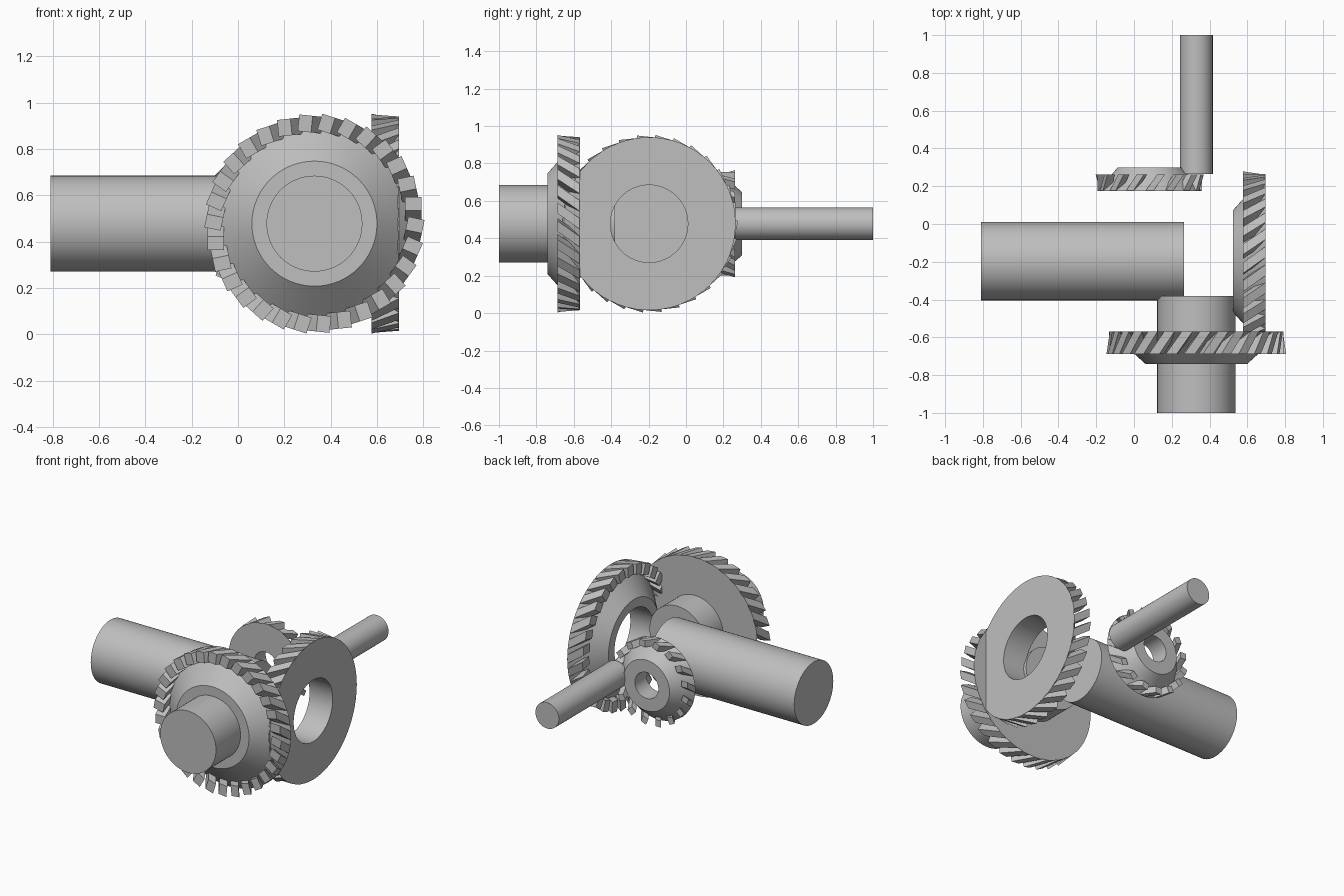
import bpy, bmesh, math
from mathutils import Vector

cube = bpy.data.objects.get("Cube")
if cube:
    bpy.data.objects.remove(cube)

AXIS_Z = 0.478
BORE = 0.207
SMALL_BORE = 0.087

steel = bpy.data.materials.new("grey steel")
steel.use_nodes = True
GREY = (0.52, 0.52, 0.52, 1)
steel.diffuse_color = GREY
steel.node_tree.nodes["Principled BSDF"].inputs["Base Color"].default_value = GREY


def finish(name, bm, base, axis):
    """Turn a mesh built along local z into an object pointing along axis."""
    bmesh.ops.recalc_face_normals(bm, faces=bm.faces)
    mesh = bpy.data.meshes.new(name)
    bm.to_mesh(mesh)
    bm.free()
    mesh.materials.append(steel)
    obj = bpy.data.objects.new(name, mesh)
    bpy.context.collection.objects.link(obj)
    obj.location = base
    obj.rotation_euler = Vector(axis).to_track_quat('Z', 'Y').to_euler()
    bpy.ops.object.select_all(action='DESELECT')
    obj.select_set(True)
    bpy.context.view_layer.objects.active = obj
    bpy.ops.object.shade_smooth_by_angle(angle=math.radians(25))
    return obj


def shaft(name, base, axis, radius, length):
    bm = bmesh.new()
    bmesh.ops.create_cone(bm, cap_ends=True, segments=64, radius1=radius,
                          radius2=radius, depth=length)
    bmesh.ops.translate(bm, verts=bm.verts, vec=(0, 0, length / 2))
    finish(name, bm, base, axis)


def gear_body(name, base, axis, profile):
    """Revolve a closed (radius, height) profile into a bored cone."""
    bm = bmesh.new()
    verts = [bm.verts.new((r, 0, z)) for r, z in profile]
    edges = [bm.edges.new((v, verts[i - 1])) for i, v in enumerate(verts)]
    bmesh.ops.spin(bm, geom=verts + edges, cent=(0, 0, 0), axis=(0, 0, 1),
                   angle=math.tau, steps=64)
    bmesh.ops.remove_doubles(bm, verts=bm.verts, dist=0.0001)
    finish(name, bm, base, axis)


def gear_teeth(name, base, axis, count, inner, outer, width, depth, shift):
    """Ring of slanted teeth, each sheared sideways towards the cone end."""
    bm = bmesh.new()
    for i in range(count):
        a = math.tau * i / count
        radial = Vector((math.cos(a), math.sin(a), 0))
        tangent = Vector((-math.sin(a), math.cos(a), 0))
        rings = []
        for z, slide in ((0.001, 0), (depth, shift)):
            rings.append([bm.verts.new(radial * r + tangent * (slide + side * width / 2)
                                       + Vector((0, 0, z)))
                          for r, side in ((inner, -1), (outer, -1), (outer, 1), (inner, 1))])
        bm.faces.new(rings[0])
        bm.faces.new(rings[1])
        for k in range(4):
            bm.faces.new((rings[0][k - 1], rings[0][k], rings[1][k], rings[1][k - 1]))
    finish(name, bm, base, axis)


# Shafts
shaft("long_side_shaft", (-0.81, -0.197, AXIS_Z), (1, 0, 0), BORE, 1.075)
shaft("front_shaft", (0.33, -1, AXIS_Z), (0, 1, 0), BORE, 0.62)
shaft("thin_rear_shaft", (0.33, 0.265, AXIS_Z), (0, 1, 0), SMALL_BORE, 0.735)

# Two large bevel gears of opposite hand
large = [(BORE, 0), (0.462, 0), (0.27, 0.172), (BORE, 0.172)]
for name, base, axis, hand in (
        ("front_gear", (0.33, -0.568, AXIS_Z), (0, -1, 0), 1),
        ("side_gear", (0.696, -0.197, AXIS_Z), (-1, 0, 0), -1)):
    gear_body(name + "_body", base, axis, large)
    gear_teeth(name + "_teeth", base, axis, 30, 0.39, 0.462, 0.058, 0.12, hand * 0.085)

# Small bevel gear
small_base = (0.083, 0.176, AXIS_Z)
gear_body("small_gear_body", small_base, (0, 1, 0),
          [(SMALL_BORE, 0), (0.275, 0), (0.17, 0.123), (SMALL_BORE, 0.123)])
gear_teeth("small_gear_teeth", small_base, (0, 1, 0), 16, 0.232, 0.276, 0.042, 0.085, 0.06)
